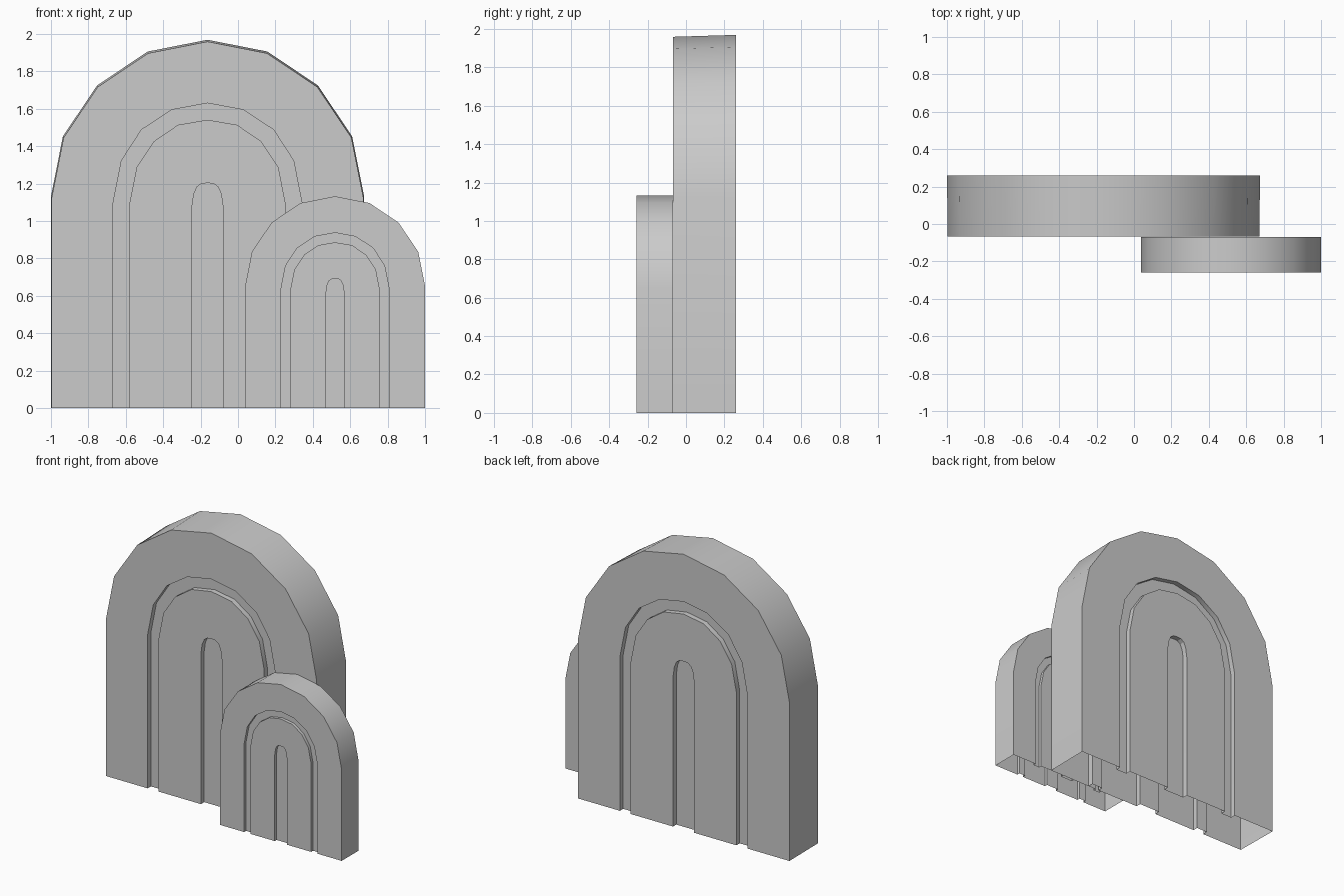
import bpy, bmesh

if "Cube" in bpy.data.objects:
    bpy.data.objects.remove(bpy.data.objects["Cube"])

# Half profiles (half width, height), base to apex
OUTLINE = [(.837, 0), (.837, 1.132), (.773, 1.453), (.59, 1.725), (.32, 1.906), (0, 1.969)]
GROOVE_OUT = [(.504, 0), (.504, 1.10), (.46, 1.323), (.353, 1.488), (.19, 1.595), (0, 1.63)]
GROOVE_IN = [(.418, 0), (.418, 1.09), (.379, 1.287), (.288, 1.425), (.158, 1.514), (0, 1.541)]
SLOT = [(.083, 0), (.083, 1.075), (.073, 1.145), (.056, 1.183), (.032, 1.2), (0, 1.203)]
DEPTH = .037


def mirrored(half):
    return [(-x, z) for x, z in half] + half[-2::-1]


def bridge(bm, a, b):
    for i in range(len(a) - 1):
        bm.faces.new((a[i], a[i + 1], b[i + 1], b[i]))


def arch(name, cx, y_front, y_back, s, taper):
    bm = bmesh.new()
    rims = []
    # Grooved front and back panels, open at the bottom
    for y, inward, k in ((y_front, 1, taper), (y_back, -1, 1)):
        stack = [(OUTLINE, 0), (GROOVE_OUT, 0), (GROOVE_OUT, DEPTH), (GROOVE_IN, DEPTH),
                 (GROOVE_IN, 0), (SLOT, 0), (SLOT, DEPTH)]
        rings = []
        for half, d in stack:
            f = s * (k if half is OUTLINE else 1)
            rings.append([bm.verts.new((cx + x * f, y + inward * d * s, z * f))
                          for x, z in mirrored(half)])
        for a, b in zip(rings, rings[1:]):
            bridge(bm, a, b)
        bm.faces.new(rings[-1])
        rims.append(rings[0])
    # Outer rim
    bridge(bm, rims[0], rims[1])
    bmesh.ops.recalc_face_normals(bm, faces=bm.faces[:])
    me = bpy.data.meshes.new(name)
    bm.to_mesh(me)
    bm.free()
    ob = bpy.data.objects.new(name, me)
    bpy.context.collection.objects.link(ob)
    bpy.ops.object.select_all(action='DESELECT')
    ob.select_set(True)
    bpy.context.view_layer.objects.active = ob
    bpy.ops.object.shade_smooth_by_angle(angle=.52)


arch("large_arch", -.163, -.068, .26, 1, .995)
arch("small_arch", .519, -.258, -.069, .575, 1)
